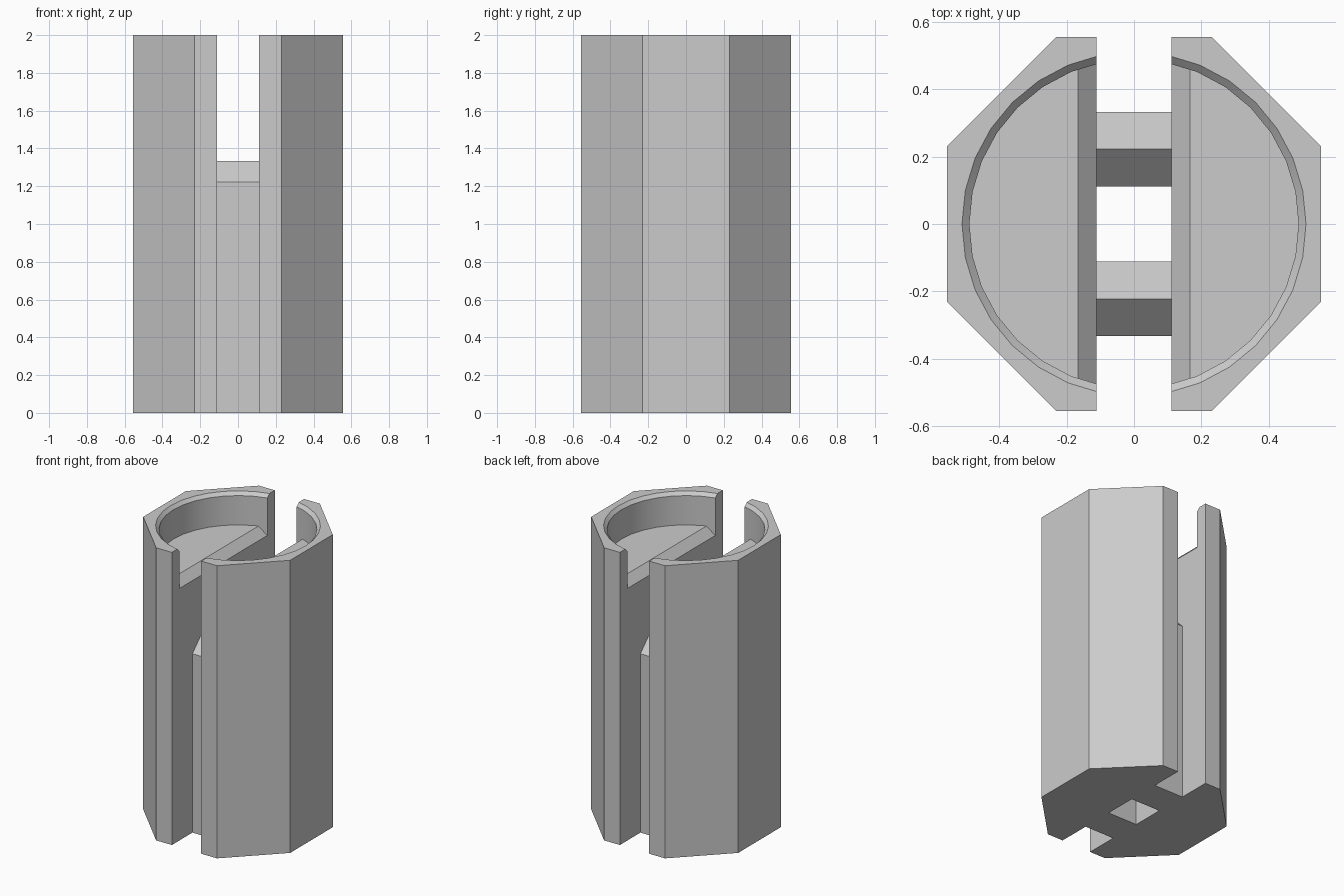
import bpy, bmesh, math
from mathutils import Vector

if "Cube" in bpy.data.objects:
    bpy.data.objects.remove(bpy.data.objects["Cube"], do_unlink=True)

U = 1 / 9                      # design unit: slot half width
HALF = 5 * U                   # half width of the octagon
HEIGHT = 18 * U
FLOOR = 16 * U                 # floor of the round recess
RIM = 0.022                    # rim chamfer

grey = bpy.data.materials.new("plain_grey")
grey.use_nodes = True
grey.diffuse_color = (0.6, 0.6, 0.6, 1)
grey.node_tree.nodes["Principled BSDF"].inputs["Base Color"].default_value = (0.6, 0.6, 0.6, 1)


def make_object(name, bm, helper=True):
    bmesh.ops.recalc_face_normals(bm, faces=bm.faces)
    mesh = bpy.data.meshes.new(name)
    bm.to_mesh(mesh)
    bm.free()
    mesh.materials.append(grey)
    obj = bpy.data.objects.new(name, mesh)
    bpy.context.collection.objects.link(obj)
    obj.hide_render = helper
    return obj


def prism(name, outline, sweep, helper=True):
    """Extrude a closed outline of 3D points along the sweep vector."""
    bm = bmesh.new()
    face = bm.faces.new([bm.verts.new(p) for p in outline])
    extruded = bmesh.ops.extrude_face_region(bm, geom=[face])["geom"]
    moved = [v for v in extruded if isinstance(v, bmesh.types.BMVert)]
    bmesh.ops.translate(bm, verts=moved, vec=Vector(sweep))
    return make_object(name, bm, helper)


def lathe(name, profile, sides):
    """Stack rings of (radius, height) into a capped solid."""
    bm = bmesh.new()
    rings = [[bm.verts.new((r * math.cos(math.tau * i / sides),
                            r * math.sin(math.tau * i / sides), z))
              for i in range(sides)] for r, z in profile]
    for low, high in zip(rings, rings[1:]):
        for i in range(sides):
            j = (i + 1) % sides
            bm.faces.new((low[i], low[j], high[j], high[i]))
    bm.faces.new(rings[0])
    bm.faces.new(rings[-1])
    return make_object(name, bm)


def subtract(obj, cutter):
    """Apply a boolean difference and remove the cutter."""
    mod = obj.modifiers.new("cut", "BOOLEAN")
    mod.operation, mod.solver, mod.object = "DIFFERENCE", "EXACT", cutter
    bpy.context.view_layer.objects.active = obj
    bpy.ops.object.modifier_apply(modifier=mod.name)
    bpy.data.objects.remove(cutter, do_unlink=True)


# octagonal body
corner = HALF / math.cos(math.pi / 8)
angles = [math.pi / 8 + i * math.pi / 4 for i in range(8)]
body = prism("octagonal_body",
             [(corner * math.cos(a), corner * math.sin(a), 0) for a in angles],
             (0, 0, HEIGHT), helper=False)

# round recess with a chamfered rim, its floor sloping down into the slot
inner = 4.4 * U
recess = lathe("recess_cutter", [(inner, FLOOR - 0.25), (inner, HEIGHT - RIM),
                                 (inner + RIM + 0.1, HEIGHT + 0.1)], 32)
lip = 1.5 * U
floor = prism("recess_floor",
              [(x, -1, z) for x, z in ((-1, 1), (1, 1), (1, FLOOR), (lip, FLOOR),
                                       (0, FLOOR - lip), (-lip, FLOOR), (-1, FLOOR))],
              (0, 2, 0))
subtract(recess, floor)
subtract(body, recess)

# slot through the body that leaves two ridge-topped webs and a square shaft
outline = [(-1, -1)]
for middle in (-2 * U, 2 * U):
    outline += [(middle - U, -1), (middle - U, 11 * U), (middle, 12 * U),
                (middle + U, 11 * U), (middle + U, -1)]
outline += [(1, -1), (1, 3), (-1, 3)]
slot = prism("slot_cutter", [(-U, y, z) for y, z in outline], (2 * U, 0, 0))
subtract(body, slot)

# smooth recess wall, crisp edges elsewhere
bpy.ops.object.select_all(action="DESELECT")
body.select_set(True)
bpy.context.view_layer.objects.active = body
bpy.ops.object.shade_smooth_by_angle(angle=math.radians(25))
